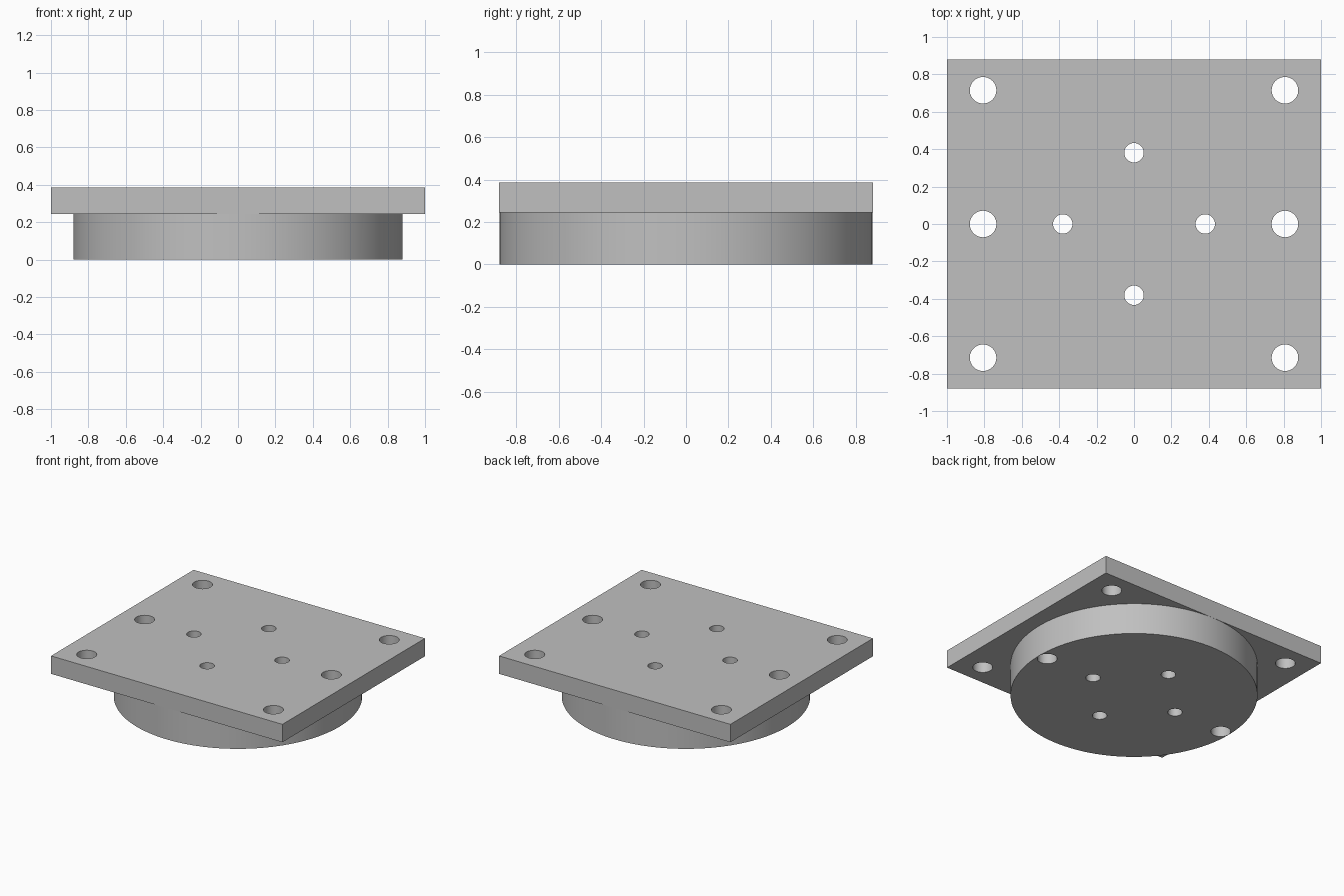
import bpy
import math

default_cube = bpy.data.objects.get("Cube")
if default_cube:
    bpy.data.objects.remove(default_cube, do_unlink=True)

PLATE_BOTTOM, PLATE_TOP = 0.245, 0.385
HALF_X, HALF_Y = 1.0, 0.88

grey = bpy.data.materials.new("plain_grey")
grey.use_nodes = True
colour = (0.53, 0.53, 0.53, 1)
grey.diffuse_color = colour
grey.node_tree.nodes["Principled BSDF"].inputs["Base Color"].default_value = colour


def cylinder(name, x, y, radius, bottom, top, sides):
    bpy.ops.mesh.primitive_cylinder_add(
        vertices=sides, radius=radius, depth=top - bottom,
        location=(x, y, (bottom + top) / 2))
    obj = bpy.context.object
    obj.name = name
    obj.data.materials.append(grey)
    return obj


def combine(target, other, operation):
    mod = target.modifiers.new(operation.lower(), 'BOOLEAN')
    mod.operation = operation
    mod.solver = 'EXACT'
    mod.object = other
    bpy.context.view_layer.objects.active = target
    bpy.ops.object.modifier_apply(modifier=mod.name)
    bpy.data.objects.remove(other, do_unlink=True)


# Rectangular top plate
bpy.ops.mesh.primitive_cube_add(size=1, location=(0, 0, (PLATE_BOTTOM + PLATE_TOP) / 2))
plate = bpy.context.object
plate.name = "flange_plate"
plate.scale = (2 * HALF_X, 2 * HALF_Y, PLATE_TOP - PLATE_BOTTOM)
bpy.ops.object.transform_apply(location=True, scale=True)
plate.data.materials.append(grey)

# Round boss below, merged into the plate
boss = cylinder("round_boss", 0, 0, HALF_Y - 0.0005, 0, PLATE_BOTTOM + 0.02, 128)
combine(plate, boss, 'UNION')

# Large bolt holes in two rows, small holes in a cross around the centre
holes = [(x, y, 0.071) for x in (-0.807, 0.807) for y in (-0.715, 0, 0.715)]
holes += [(0.381 * math.cos(a), 0.381 * math.sin(a), 0.052)
          for a in (i * math.pi / 2 for i in range(4))]
for x, y, radius in holes:
    cutter = cylinder("hole_cutter", x, y, radius, -0.1, PLATE_TOP + 0.1, 48)
    combine(plate, cutter, 'DIFFERENCE')

# Smooth curved walls, sharp rims
bpy.ops.object.select_all(action='DESELECT')
plate.select_set(True)
bpy.context.view_layer.objects.active = plate
bpy.ops.object.shade_smooth_by_angle(angle=math.radians(30))
